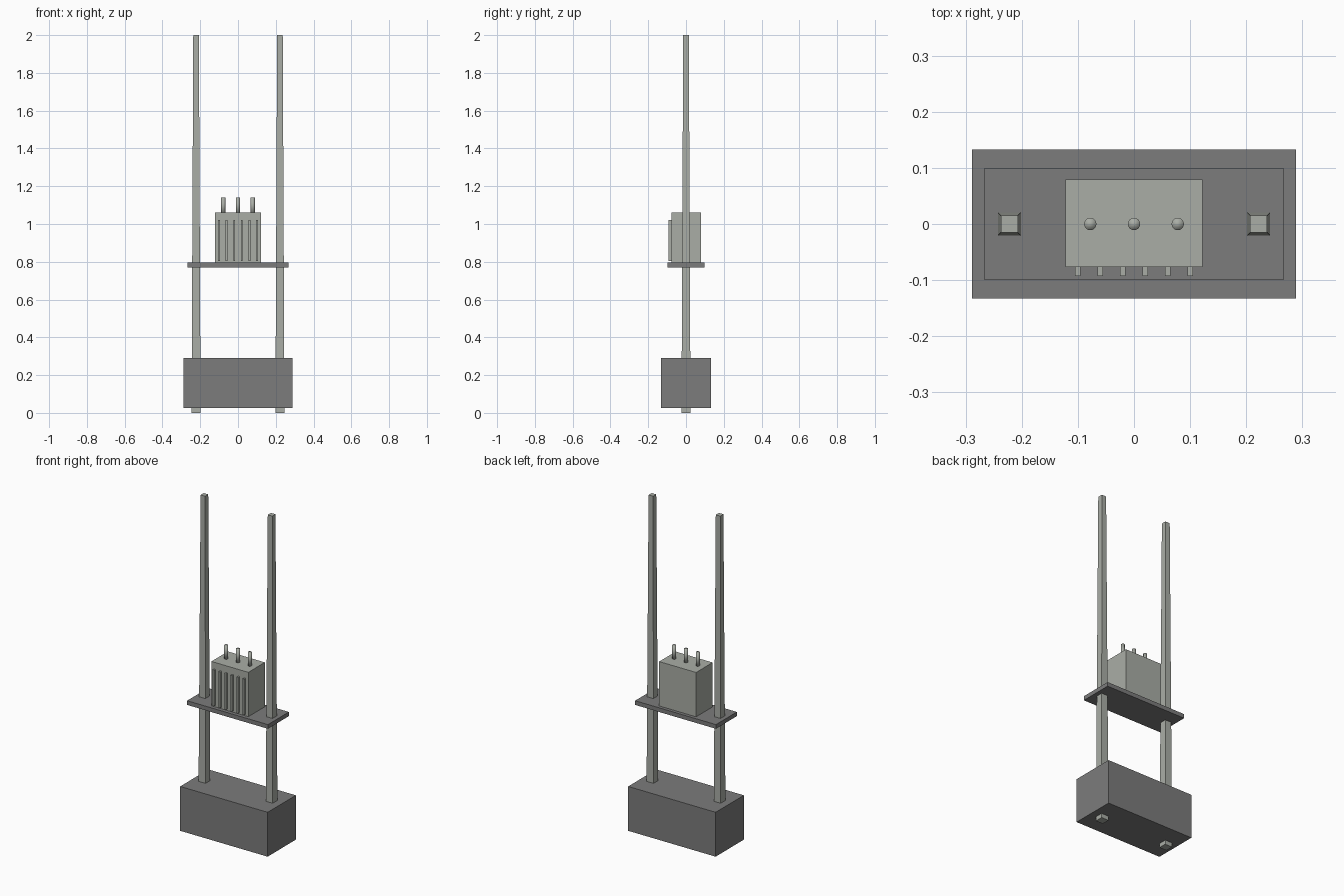
import bpy
import bmesh
from mathutils import Matrix, Vector

cube = bpy.data.objects.get("Cube")
if cube:
    bpy.data.objects.remove(cube, do_unlink=True)


def material(name, rgb):
    mat = bpy.data.materials.new(name)
    mat.use_nodes = True
    colour = (*rgb, 1)
    mat.diffuse_color = colour
    mat.node_tree.nodes["Principled BSDF"].inputs["Base Color"].default_value = colour
    return mat


concrete = material("dark grey", (0.2, 0.2, 0.2))
metal = material("pale green grey", (0.4, 0.42, 0.38))


def finish(name, bm, mat):
    mesh = bpy.data.meshes.new(name)
    bm.to_mesh(mesh)
    bm.free()
    mesh.materials.append(mat)
    obj = bpy.data.objects.new(name, mesh)
    bpy.context.collection.objects.link(obj)
    return obj


def box(name, low, high, mat, taper=1):
    """Box between two corners, its top scaled by taper about its own axis."""
    low, high = Vector(low), Vector(high)
    size, middle = high - low, (low + high) / 2
    bm = bmesh.new()
    bmesh.ops.create_cube(bm, size=1)
    for v in bm.verts:
        if v.co.z > 0:
            v.co.x *= taper
            v.co.y *= taper
        v.co = v.co * size + middle
    return finish(name, bm, mat)


# Foundation block and raised platform
box("foundation", (-0.289, -0.133, 0.025), (0.289, 0.133, 0.29), concrete)
box("platform", (-0.267, -0.099, 0.77), (0.267, 0.099, 0.795), concrete)

# Two tapered poles running through both
for side, x in (("right", -0.222), ("left", 0.222)):
    box(side + "_pole", (x - 0.024, -0.024, 0), (x + 0.024, 0.024, 2), metal, taper=0.62)

# Equipment cabinet with cooling fins on the front
box("cabinet", (-0.122, -0.077, 0.795), (0.122, 0.079, 1.06), metal)
for i in range(6):
    x = -0.1 + 0.04 * i
    box(f"cooling_fin_{i + 1}", (x - 0.005, -0.093, 0.805), (x + 0.005, -0.075, 1.02), metal)

# Terminals on the cabinet top, smooth all over
for i in range(3):
    bm = bmesh.new()
    bmesh.ops.create_cone(bm, cap_ends=True, segments=16, radius1=0.011, radius2=0.011,
                          depth=0.09, matrix=Matrix.Translation((0.078 * (i - 1), 0, 1.095)))
    for face in bm.faces:
        face.smooth = True
    finish(f"terminal_{i + 1}", bm, metal)
